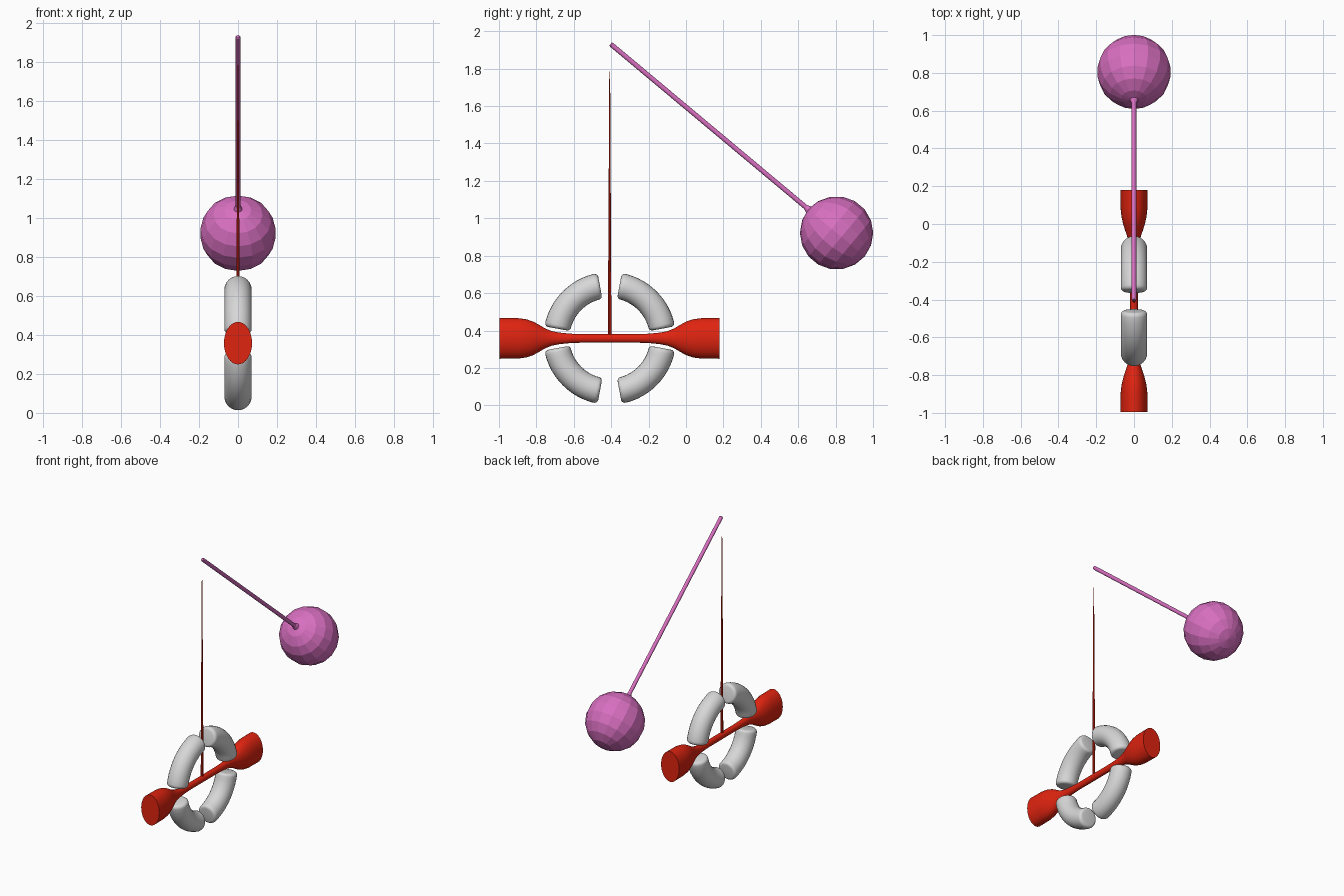
import bpy, bmesh, math
from mathutils import Vector

if "Cube" in bpy.data.objects:
    bpy.data.objects.remove(bpy.data.objects["Cube"])


def material(name, rgb):
    m = bpy.data.materials.new(name)
    m.diffuse_color = (*rgb, 1)
    m.use_nodes = True
    m.node_tree.nodes["Principled BSDF"].inputs["Base Color"].default_value = m.diffuse_color
    return m


RED = material("red", (0.74, 0.017, 0.005))
GREY = material("light grey", (0.68, 0.68, 0.68))
PINK = material("pink", (0.69, 0.16, 0.53))


def loft(name, sections, n, mat, angle):
    """Skin elliptical sections (centre, axis u, axis v) and cap both ends."""
    bm = bmesh.new()
    rings = []
    for c, u, v in sections:
        rings.append([bm.verts.new(c + u * math.cos(t) + v * math.sin(t))
                      for t in (2 * math.pi * i / n for i in range(n))])
    for a, b in zip(rings, rings[1:]):
        for i in range(n):
            j = (i + 1) % n
            bm.faces.new((a[i], a[j], b[j], b[i]))
    bm.faces.new(rings[0][::-1])
    bm.faces.new(rings[-1])
    bmesh.ops.recalc_face_normals(bm, faces=bm.faces)
    me = bpy.data.meshes.new(name)
    bm.to_mesh(me)
    bm.free()
    me.materials.append(mat)
    ob = bpy.data.objects.new(name, me)
    bpy.context.collection.objects.link(ob)
    bpy.ops.object.select_all(action='DESELECT')
    bpy.context.view_layer.objects.active = ob
    ob.select_set(True)
    if angle:
        bpy.ops.object.shade_smooth_by_angle(angle=math.radians(angle))
    return ob


X, Z = Vector((1, 0, 0)), Vector((0, 0, 1))
HUB = Vector((0, -0.408, 0.358))

# flared crossbar: (distance from middle, half width, half height)
half = [(0.15, 0.02, 0.023), (0.21, 0.021, 0.025), (0.27, 0.023, 0.031),
        (0.31, 0.028, 0.039), (0.345, 0.037, 0.053), (0.38, 0.049, 0.074),
        (0.41, 0.058, 0.09), (0.445, 0.066, 0.102), (0.49, 0.071, 0.108),
        (0.588, 0.072, 0.109)]
bar = [(-d, a, b) for d, a, b in reversed(half)] + half
loft("crossbar", [(HUB + Vector((0, d, 0)), X * a, Z * b) for d, a, b in bar], 32, RED, 40)

# tapering needle rising from the crossbar
Y = Vector((0, 1, 0))
needle = [(0.34, 0.009), (0.72, 0.008), (1.07, 0.006), (1.67, 0.003), (1.785, 0.002)]
loft("needle", [(Vector((0, HUB.y, z)), X * r, Y * r) for z, r in needle], 8, RED, 40)

# four ring segments with rounded ends
R, TUBE, BEV = 0.285, 0.07, 0.02
for q in range(4):
    lo, hi = math.radians(90 * q + 10.5), math.radians(90 * q + 79.5)
    stops = []
    for k in range(5):                       # rounded start
        t = math.pi / 2 * k / 4
        stops.append((lo + BEV * (1 - math.sin(t)) / R, TUBE - BEV * (1 - math.sin(t))))
    stops = [(lo + BEV * (1 - math.cos(math.pi / 8 * k)) / R,
              TUBE - BEV * (1 - math.sin(math.pi / 8 * k))) for k in range(5)]
    mid0, mid1 = lo + BEV / R, hi - BEV / R
    mids = [(mid0 + (mid1 - mid0) * k / 12, TUBE) for k in range(1, 12)]
    stops += mids + [(lo + hi - a, r) for a, r in reversed(stops)]
    secs = []
    for a, r in stops:
        out = Vector((0, math.cos(a), math.sin(a)))
        secs.append((HUB + out * R, out * r, X * r))
    loft(f"ring_segment_{q + 1}", secs, 24, GREY, 50)

# pendulum: thin rod flaring into a faceted ball, turned about one axis
TIP, BALL, RB = Vector((0, -0.403, 1.932)), Vector((0, 0.805, 0.922)), 0.196
axis = (BALL - TIP).normalized()
side = axis.cross(X)
length = (BALL - TIP).length
rod = [(0, 0.009), (0.006, 0.013), (length - RB - 0.02, 0.013)]
ball = [(length - RB * math.cos(t), RB * math.sin(t))
        for t in (math.pi * k / 9 for k in range(1, 9))]
prof = rod + [(length - RB + 0.002, 0.022)] + ball + [(length + RB, 0.002)]
loft("pendulum", [(TIP + axis * d, X * r, side * r) for d, r in prof], 16, PINK, 0)
